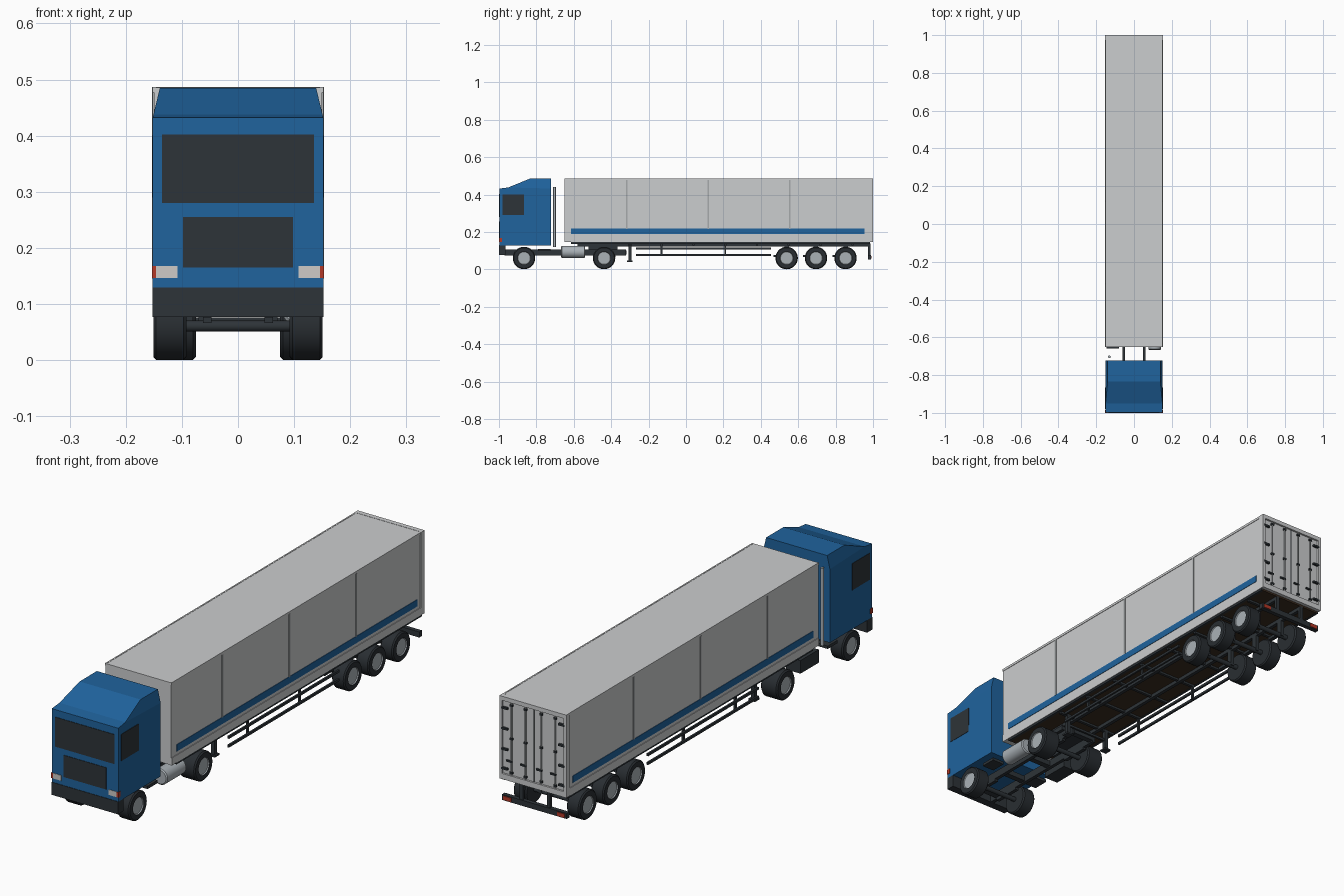
import bpy, bmesh, math

if "Cube" in bpy.data.objects:
    bpy.data.objects.remove(bpy.data.objects["Cube"])


def mat(name, r, g, b):
    m = bpy.data.materials.new(name)
    m.diffuse_color = (r, g, b, 1)
    m.use_nodes = True
    m.node_tree.nodes["Principled BSDF"].inputs["Base Color"].default_value = m.diffuse_color
    return m


BLUE = mat("blue paint", 0.014, 0.125, 0.34)
LIGHT = mat("light grey panel", 0.60, 0.61, 0.62)
GREY = mat("mid grey trim", 0.38, 0.40, 0.41)
DARK = mat("dark grey", 0.027, 0.034, 0.040)
TYRE = mat("tyre rubber", 0.022, 0.027, 0.032)
STEEL = mat("steel", 0.40, 0.44, 0.47)
BROWN = mat("brown floor", 0.045, 0.026, 0.014)
RED = mat("red lamp", 0.45, 0.04, 0.02)
LAMP = mat("headlamp", 0.62, 0.60, 0.57)


def finish(bm, name, *mats):
    bmesh.ops.recalc_face_normals(bm, faces=bm.faces)
    me = bpy.data.meshes.new(name)
    bm.to_mesh(me)
    bm.free()
    for m in mats:
        me.materials.append(m)
    ob = bpy.data.objects.new(name, me)
    bpy.context.collection.objects.link(ob)
    return ob


def smooth(ob):
    bpy.ops.object.select_all(action='DESELECT')
    bpy.context.view_layer.objects.active = ob
    ob.select_set(True)
    bpy.ops.object.shade_smooth_by_angle(angle=math.radians(35))


def box(name, x, y, z, m):
    """Box from (min, max) ranges on each axis."""
    bm = bmesh.new()
    bmesh.ops.create_cube(bm, size=1)
    for v in bm.verts:
        for i, (a, b) in enumerate((x, y, z)):
            v.co[i] = a if v.co[i] < 0 else b
    return finish(bm, name, m)


def pair(name, x, y, z, m):
    """Same box on both sides."""
    box(name + "_right", x, y, z, m)
    box(name + "_left", (-x[1], -x[0]), y, z, m)


def lathe(name, axis, centre, profile, mats, n=32, rule=None):
    """Revolve (offset, radius) points about an axis through centre."""
    bm = bmesh.new()
    rings = []
    for t, r in profile:
        ring = []
        for k in range(n):
            a = 2 * math.pi * k / n
            p = [0, 0, 0]
            p[axis], p[(axis + 1) % 3], p[(axis + 2) % 3] = t, r * math.cos(a), r * math.sin(a)
            ring.append(bm.verts.new([c + q for c, q in zip(centre, p)]))
        rings.append(ring)
    for i in range(len(rings) - 1):
        for k in range(n):
            f = bm.faces.new((rings[i][k], rings[i][(k + 1) % n],
                              rings[i + 1][(k + 1) % n], rings[i + 1][k]))
            f.material_index = rule(i) if rule else 0
    bm.faces.new(rings[0])
    bm.faces.new(rings[-1]).material_index = rule(len(rings)) if rule else 0
    ob = finish(bm, name, *mats)
    smooth(ob)
    return ob


def rod(name, axis, centre, length, r, m, n=16):
    return lathe(name, axis, centre, [(-length / 2, r), (length / 2, r)], [m], n)


# Cab: side profile extruded across, roof pulled inwards
bm = bmesh.new()
prof = [(-0.998, 0.128), (-0.998, 0.432), (-0.95, 0.438), (-0.835, 0.485), (-0.722, 0.485),
        (-0.722, 0.432), (-0.722, 0.128)]
sides = []
for s in (-1, 1):
    sides.append([bm.verts.new((s * (0.152 - max(0, z - 0.432) * 0.24), y, z)) for y, z in prof])
for i in range(len(prof)):
    j = (i + 1) % len(prof)
    bm.faces.new((sides[0][i], sides[0][j], sides[1][j], sides[1][i]))
for s in sides:
    bm.faces.new((s[0], s[1], s[2], s[5], s[6]))
    bm.faces.new((s[2], s[3], s[4], s[5]))
finish(bm, "cab", BLUE)

# Cab details
box("windscreen", (-0.135, 0.135), (-1.0, -0.995), (0.28, 0.402), DARK)
box("grille", (-0.098, 0.098), (-1.0, -0.995), (0.165, 0.255), DARK)
pair("side_window", (0.149, 0.1535), (-0.98, -0.866), (0.29, 0.40), DARK)
pair("headlight", (0.108, 0.146), (-1.0, -0.99), (0.146, 0.168), LAMP)
pair("marker_lamp", (0.146, 0.1535), (-1.0, -0.985), (0.146, 0.168), RED)
box("front_bumper", (-0.152, 0.152), (-1.0, -0.965), (0.077, 0.129), DARK)
pair("cab_step", (0.085, 0.14), (-0.79, -0.725), (0.098, 0.11), DARK)
rod("exhaust_stack", 2, (-0.13, -0.703, 0.28), 0.32, 0.007, STEEL)

# Tractor chassis
pair("tractor_rail", (0.047, 0.062), (-0.97, -0.32), (0.075, 0.107), DARK)
for i, y in enumerate((-0.92, -0.76, -0.6, -0.33)):
    box(f"tractor_crossmember_{i}", (-0.05, 0.05), (y - 0.012, y + 0.012), (0.08, 0.102), DARK)
box("fifth_wheel", (-0.075, 0.075), (-0.52, -0.365), (0.107, 0.127), DARK)
lathe("fuel_tank", 1, (0.11, -0.603, 0.093),
      [(-0.064, 0.028), (-0.06, 0.033), (0.06, 0.033), (0.064, 0.028)], [STEEL])
box("battery_box", (-0.145, -0.08), (-0.66, -0.54), (0.068, 0.122), DARK)

# Wheels and axles
for i, y in enumerate((-0.866, -0.438, 0.538, 0.695, 0.853)):
    inner = 0.075 if i == 1 else 0.092
    for s, side in ((1, "right"), (-1, "left")):
        pts = [(inner, 0.055), (inner + 0.005, 0.06), (0.146, 0.06), (0.151, 0.055),
               (0.151, 0.035), (0.147, 0.033)]
        lathe(f"wheel_{i}_{side}", 0, (0, y, 0.0605), [(s * t, r) for t, r in pts],
              [TYRE, STEEL], 32, lambda k: 1 if k >= 4 else 0)
    rod(f"axle_{i}", 0, (0, y, 0.0605), 0.21, 0.01, DARK)
    if i > 1:
        pair(f"axle_hanger_{i}", (0.055, 0.07), (y - 0.012, y + 0.012), (0.055, 0.135), DARK)
        pair(f"trailing_arm_{i}", (0.055, 0.07), (y - 0.07, y + 0.01), (0.066, 0.078), DARK)
    else:
        pair(f"axle_spring_{i}", (0.047, 0.062), (y - 0.06, y + 0.06), (0.066, 0.078), DARK)

# Trailer body
box("trailer_box", (-0.15, 0.15), (-0.65, 0.992), (0.146, 0.486), LIGHT)
box("trailer_floor", (-0.146, 0.146), (-0.615, 0.985), (0.137, 0.147), BROWN)
pair("side_sill", (0.146, 0.1525), (-0.65, 0.99), (0.145, 0.176), LIGHT)
pair("lower_rail", (0.14, 0.15), (-0.615, 0.985), (0.136, 0.146), DARK)
pair("roof_rail", (0.146, 0.152), (-0.65, 0.99), (0.477, 0.487), LIGHT)
pair("side_stripe", (0.149, 0.152), (-0.615, 0.955), (0.19, 0.218), BLUE)
for i, y in enumerate((-0.317, 0.12, 0.555)):
    pair(f"side_post_{i}", (0.149, 0.1525), (y - 0.004, y + 0.004), (0.217, 0.478), GREY)

# Rear frame, doors and lock gear
pair("rear_post", (0.141, 0.153), (0.975, 1.0), (0.145, 0.487), LIGHT)
box("rear_header", (-0.141, 0.141), (0.98, 1.0), (0.47, 0.487), LIGHT)
box("rear_sill", (-0.141, 0.141), (0.98, 1.0), (0.145, 0.168), LIGHT)
box("door_seam", (-0.0015, 0.0015), (0.99, 0.994), (0.168, 0.47), DARK)
for x in (-0.1, -0.036, 0.036, 0.1):
    rod(f"lock_bar_{x}", 2, (x, 0.996, 0.319), 0.30, 0.003, GREY, 8)
    for z in (0.18, 0.32, 0.458):
        box(f"bar_bracket_{x}_{z}", (x - 0.006, x + 0.006), (0.991, 1.0), (z - 0.004, z + 0.004), DARK)
    box(f"door_handle_{x}", (x - 0.004, x + 0.022), (0.994, 1.0), (0.222, 0.229), DARK)
for z in (0.19, 0.27, 0.355, 0.44):
    pair(f"door_hinge_{z}", (0.117, 0.145), (0.992, 1.001), (z - 0.004, z + 0.004), DARK)

# Trailer chassis
pair("trailer_rail", (0.055, 0.07), (-0.58, 0.98), (0.122, 0.138), DARK)
for i in range(8):
    y = -0.3 + i * 0.17
    box(f"trailer_crossmember_{i}", (-0.14, 0.14), (y - 0.006, y + 0.006), (0.128, 0.138), DARK)

# Landing legs
pair("landing_leg", (0.092, 0.108), (-0.308, -0.292), (0.046, 0.138), DARK)
pair("landing_foot", (0.085, 0.115), (-0.315, -0.285), (0.04, 0.047), DARK)
box("landing_brace", (-0.1, 0.1), (-0.304, -0.296), (0.085, 0.095), DARK)

# Side guards
for i, z in enumerate((0.076, 0.112)):
    pair(f"side_guard_{i}", (0.138, 0.146), (-0.267, 0.455), (z - 0.005, z + 0.005), DARK)
for i, y in enumerate((-0.13, 0.21)):
    pair(f"guard_bracket_{i}", (0.13, 0.138), (y - 0.005, y + 0.005), (0.071, 0.138), DARK)

# Rear underrun bar with lamps
box("underrun_bar", (-0.148, 0.148), (0.972, 0.99), (0.053, 0.076), DARK)
pair("underrun_post", (0.055, 0.07), (0.974, 0.986), (0.07, 0.138), DARK)
pair("tail_lamp", (0.105, 0.14), (0.985, 0.993), (0.057, 0.072), RED)
